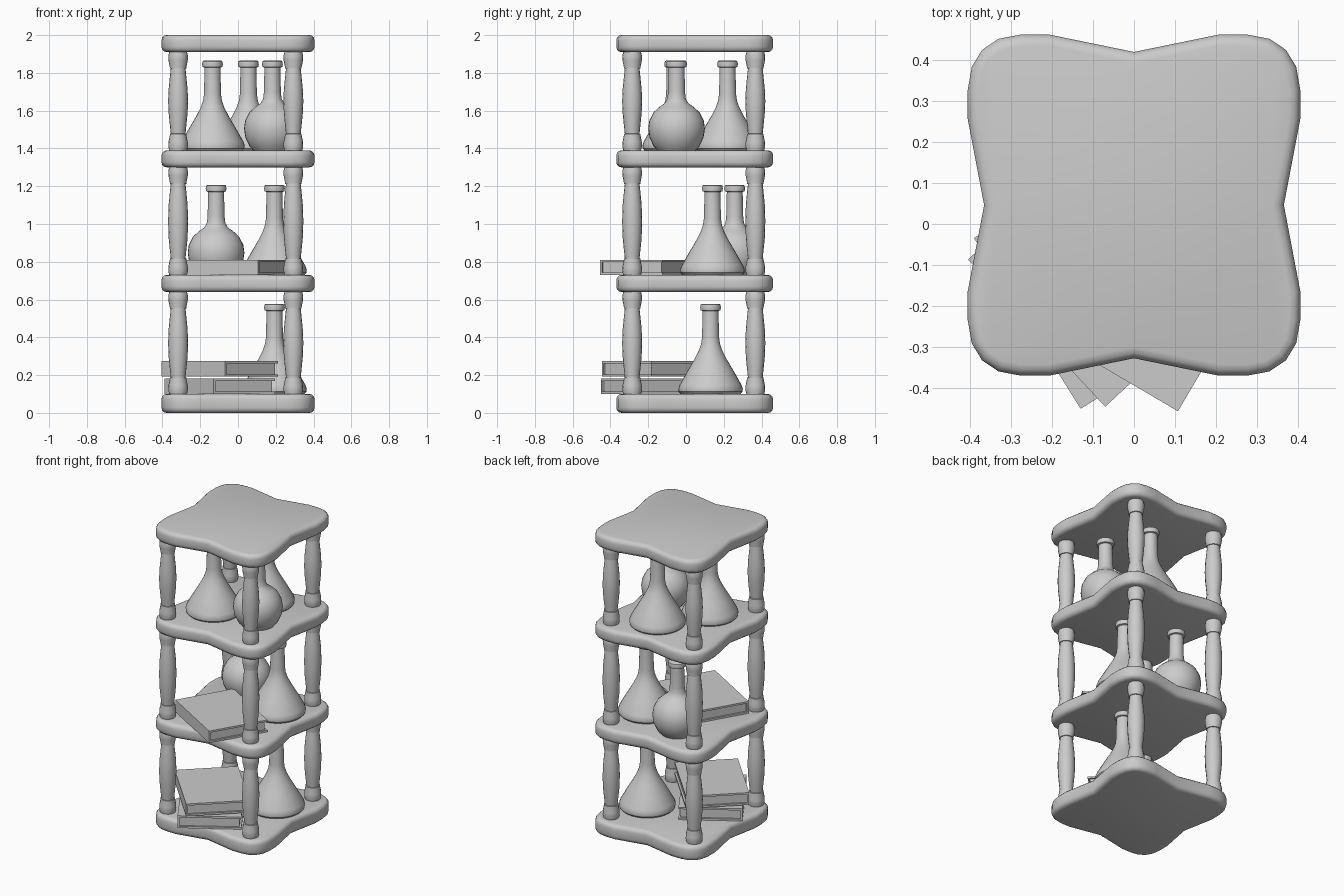
import bpy, bmesh, math
from mathutils import Matrix, Vector

if "Cube" in bpy.data.objects:
    bpy.data.objects.remove(bpy.data.objects["Cube"])


def finish(name, bm, loc=(0, 0, 0), rot=0, smooth=None):
    bmesh.ops.recalc_face_normals(bm, faces=bm.faces)
    mesh = bpy.data.meshes.new(name)
    bm.to_mesh(mesh)
    bm.free()
    ob = bpy.data.objects.new(name, mesh)
    ob.location = loc
    ob.rotation_euler.z = rot
    bpy.context.collection.objects.link(ob)
    if smooth:
        bpy.ops.object.select_all(action='DESELECT')
        ob.select_set(True)
        bpy.context.view_layer.objects.active = ob
        bpy.ops.object.shade_smooth_by_angle(angle=math.radians(smooth))
    return ob


def lathe(name, profile, loc, sides, smooth=35):
    """Turned part: rings of (radius, height), capped at both ends."""
    bm = bmesh.new()
    rings = [[bm.verts.new((r * math.cos(2 * math.pi * i / sides),
                            r * math.sin(2 * math.pi * i / sides), z))
              for i in range(sides)] for r, z in profile]
    for lo, hi in zip(rings, rings[1:]):
        for i in range(sides):
            j = (i + 1) % sides
            bm.faces.new((lo[i], lo[j], hi[j], hi[i]))
    bm.faces.new(rings[0][::-1])
    bm.faces.new(rings[-1])
    return finish(name, bm, loc, smooth=smooth)


# Shelves: rounded square with a notch in the middle of each side
CY = 0.046
quarter = [(0.365, 0), (0.405, 0.21), (0.405, 0.28), (0.395, 0.337),
           (0.37, 0.378), (0.33, 0.405), (0.277, 0.415), (0.205, 0.415)]


def shelf(name, z0, z1):
    top = quarter + [(0, 0.373)]
    half = top + [(-x, y) for x, y in top[-2::-1]]
    outline = half + [(-x, -y) for x, y in half[1:-1]]
    bm = bmesh.new()
    face = bm.faces.new([bm.verts.new((x, y, z0)) for x, y in outline])
    ext = bmesh.ops.extrude_face_region(bm, geom=[face], use_keep_orig=True)
    bmesh.ops.translate(bm, vec=(0, 0, z1 - z0),
                        verts=[v for v in ext['geom'] if isinstance(v, bmesh.types.BMVert)])
    rim = [e for e in bm.edges if abs(e.verts[0].co.z - e.verts[1].co.z) < 1e-5]
    bmesh.ops.bevel(bm, geom=rim, offset=0.027, segments=3, profile=0.5, affect='EDGES')
    finish(name, bm, (0, CY, 0), smooth=40)


levels = [(0.0, 0.1), (0.64, 0.73), (1.30, 1.39), (1.91, 2.0)]
for i, (a, b) in enumerate(levels):
    shelf(f"shelf_{i + 1}", a, b)

# Turned posts between the shelves
for i in range(3):
    z0, z1 = levels[i][1] - 0.005, levels[i + 1][0] + 0.005
    h = z1 - z0
    lower = [(0.046, 0), (0.052, 0.025), (0.051, 0.05), (0.044, 0.085), (0.044, 0.092),
             (0.039, 0.093), (0.044, 0.14), (0.050, 0.2)]
    post = lower + [(0.053, h / 2)] + [(r, h - z) for r, z in reversed(lower)]
    for x in (-0.317, 0.293):
        for y in (-0.285, 0.367):
            side = ("front" if y < 0 else "back") + ("_left" if x < 0 else "_right")
            lathe(f"post_{i + 1}_{side}", post, (x, y, z0), 16)

# Flasks: conical and round-bellied, sharing the same lip
lip = [(0.042, 0.44), (0.052, 0.443), (0.055, 0.458), (0.052, 0.473), (0.046, 0.477)]
conical = [(0.158, 0), (0.169, 0.012), (0.171, 0.028), (0.163, 0.05), (0.122, 0.122),
           (0.085, 0.185), (0.062, 0.23), (0.05, 0.265), (0.045, 0.3)] + lip
belly = [(0.10, 0), (0.122, 0.025), (0.143, 0.07), (0.15, 0.118), (0.144, 0.16),
         (0.122, 0.203), (0.09, 0.232), (0.062, 0.252), (0.049, 0.275), (0.045, 0.31)] + lip
flasks = [("conical", conical, -0.135, -0.06, 1.388), ("conical", conical, 0.055, 0.22, 1.388),
          ("round", belly, 0.182, -0.05, 1.388), ("round", belly, -0.116, 0.258, 0.73),
          ("conical", conical, 0.193, 0.14, 0.73), ("conical", conical, 0.193, 0.13, 0.1)]
for i, (kind, prof, x, y, z) in enumerate(flasks):
    lathe(f"{kind}_flask_{i + 1}", prof, (x, y, z), 32)


# Books: two covers, a flush spine and inset pages; origin at the front corner
def book(name, corner, z0, z1, angle, length=0.49, width=0.385):
    t, h = 0.012, z1 - z0
    parts = [((-length, 0, 0), (0, width, t)), ((-length, 0, h - t), (0, width, h)),
             ((-length, 0, t), (0, t, h - t)),
             ((-length + 0.012, t, t), (-0.012, width - 0.012, h - t))]
    bm = bmesh.new()
    for lo, hi in parts:
        lo, hi = Vector(lo), Vector(hi)
        bmesh.ops.create_cube(bm, size=1, matrix=Matrix.Translation((lo + hi) / 2)
                              @ Matrix.Diagonal((*(hi - lo), 1)))
    finish(name, bm, (*corner, z0), -math.radians(angle))


book("lower_book", (-0.13, -0.45), 0.1, 0.182, 58)
book("upper_book", (-0.07, -0.445), 0.192, 0.274, 47)
book("middle_shelf_book", (0.107, -0.456), 0.73, 0.81, 30.5)
